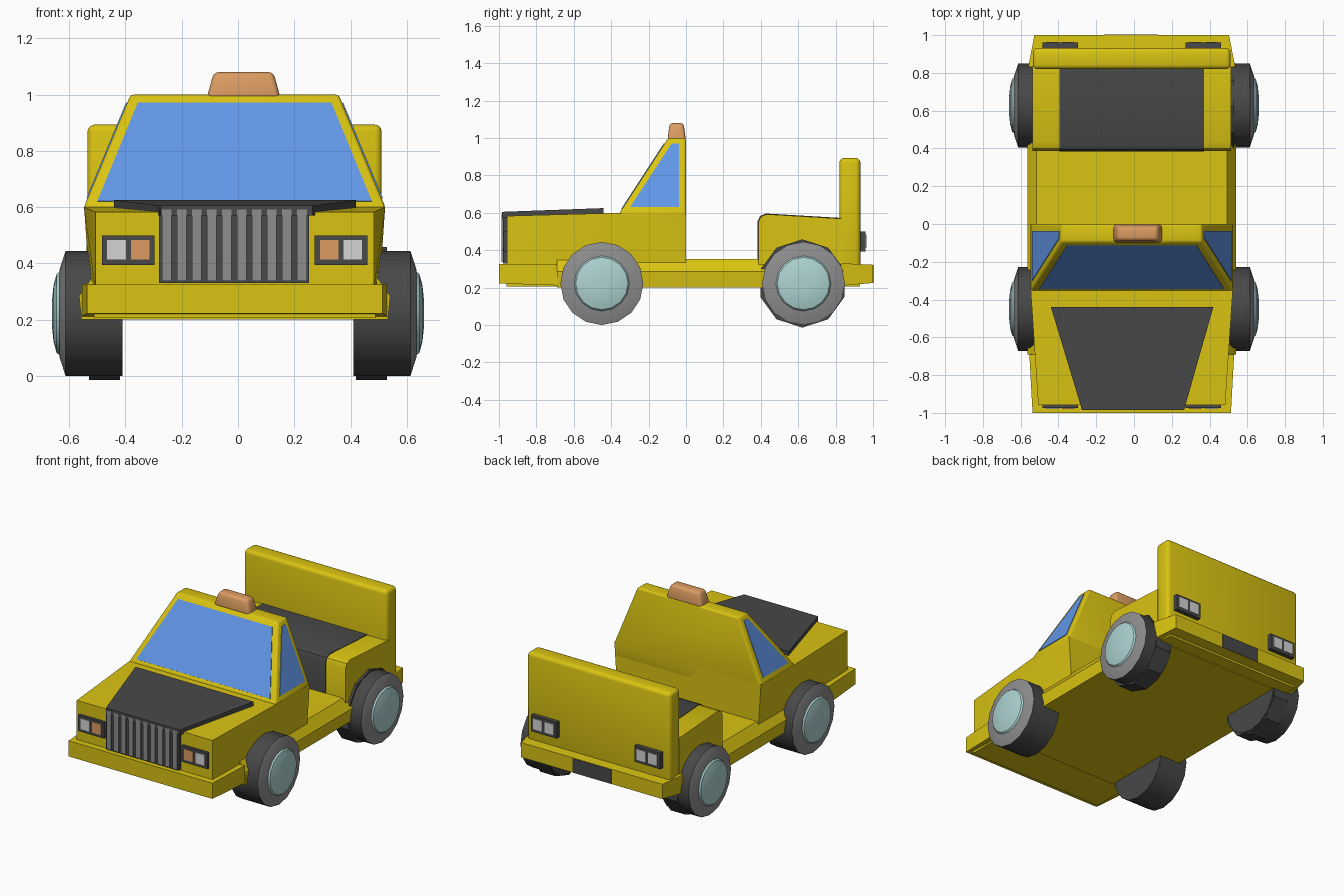
import bpy, bmesh, math
from mathutils import Vector

if "Cube" in bpy.data.objects:
    bpy.data.objects.remove(bpy.data.objects["Cube"])

CX = -0.012  # body sits a hair off the wheel centre line


def mat(name, c):
    m = bpy.data.materials.new(name)
    m.diffuse_color = (*c, 1)
    m.use_nodes = True
    m.node_tree.nodes["Principled BSDF"].inputs["Base Color"].default_value = m.diffuse_color
    return m


YELLOW = mat("yellow paint", (0.70, 0.55, 0.006))
DARK = mat("dark rubber", (0.065, 0.065, 0.065))
GREY = mat("mid grey", (0.27, 0.27, 0.27))
GLASS = mat("blue glass", (0.125, 0.32, 0.83))
ORANGE = mat("orange lamp", (0.71, 0.33, 0.12))
WHITE = mat("pale lamp", (0.66, 0.66, 0.66))
TEAL = mat("pale teal hub", (0.42, 0.65, 0.64))


def finish(name, bm, mats, angle=35):
    bmesh.ops.recalc_face_normals(bm, faces=bm.faces)
    me = bpy.data.meshes.new(name)
    bm.to_mesh(me)
    bm.free()
    for m in mats:
        me.materials.append(m)
    for p in me.polygons:
        p.use_smooth = True
    me.set_sharp_from_angle(angle=math.radians(angle))
    ob = bpy.data.objects.new(name, me)
    bpy.context.scene.collection.objects.link(ob)
    return ob


def hull(name, pts, m, bevel=0.0):
    """Convex solid round the points, with optional rounded edges."""
    bm = bmesh.new()
    vs = [bm.verts.new(p) for p in pts]
    bmesh.ops.convex_hull(bm, input=vs)
    bmesh.ops.delete(bm, geom=[v for v in bm.verts if not v.link_faces], context='VERTS')
    bmesh.ops.dissolve_limit(bm, angle_limit=0.02, verts=bm.verts, edges=bm.edges)
    if bevel:
        es = [e for e in bm.edges if e.calc_face_angle(0) > 0.5]
        bmesh.ops.bevel(bm, geom=es, offset=bevel, segments=3, profile=0.5, affect='EDGES')
    return finish(name, bm, [m])


def box(name, x0, x1, y0, y1, z0, z1, m, bevel=0.0):
    return hull(name, [(x, y, z) for x in (x0, x1) for y in (y0, y1) for z in (z0, z1)], m, bevel)


def ribs(name, sections, m, bevel=0.0):
    """Body solid from (y, z, half width) stations, symmetric about CX."""
    return hull(name, [(CX + s * h, y, z) for y, z, h in sections for s in (-1, 1)], m, bevel)


def plate(name, pts, m, t=0.004):
    """Thin sheet lying on a surface."""
    p = [Vector(q) for q in pts]
    n = (p[1] - p[0]).cross(p[2] - p[0]).normalized() * t
    return hull(name, [q + n for q in p] + [q - n for q in p], m)


def revolve(name, s, cy, cz, rings, mats, n, rule=None):
    """Lathe (x, radius) rings about the x axis; s mirrors to either side."""
    bm = bmesh.new()
    loops = []
    for x, r in rings:
        loops.append([bm.verts.new((s * x, cy + r * math.sin(2 * math.pi * i / n),
                                    cz - r * math.cos(2 * math.pi * i / n))) for i in range(n)])
    for a, b in zip(loops, loops[1:]):
        for i in range(n):
            j = (i + 1) % n
            bm.faces.new((a[i], a[j], b[j], b[i]))
    bm.faces.new(loops[0])
    bm.faces.new(loops[-1])
    if rule:
        for f in bm.faces:
            f.material_index = rule(f.calc_center_median())
    return finish(name, bm, mats)


# Underbody, sills and bumpers
box("underbody", CX - 0.5, CX + 0.5, -0.97, 0.97, 0.205, 0.345, YELLOW).scale.z = 1
bpy.data.objects.remove(bpy.data.objects["underbody"])
ribs("underbody", [(y, z, 0.5) for y in (-0.96, 0.93) for z in (0.205, 0.325)], YELLOW)
ribs("sills", [(y, z, h) for y in (-0.69, 0.84)
               for z, h in ((0.2, 0.545), (0.285, 0.553), (0.352, 0.505))], YELLOW)
ribs("front_bumper", [(-1, 0.222, 0.525), (-1, 0.325, 0.525),
                      (-0.69, 0.212, 0.542), (-0.69, 0.327, 0.542)], YELLOW)
ribs("rear_bumper", [(1, 0.225, 0.515), (1, 0.322, 0.515),
                     (0.83, 0.21, 0.548), (0.83, 0.33, 0.548)], YELLOW)

# Bonnet block and cab
ribs("front_body", [(-0.957, 0.3, 0.495), (-0.957, 0.583, 0.495), (-0.35, 0.3, 0.515),
                    (-0.35, 0.6, 0.535), (0, 0.3, 0.515), (0, 0.6, 0.535)], YELLOW)
ribs("cab", [(-0.355, 0.6, 0.536), (-0.095, 1.0, 0.37), (0, 1.0, 0.37), (0, 0.6, 0.536),
             (-0.355, 0.5, 0.525), (0, 0.5, 0.525)], YELLOW, 0.012)
hull("bonnet_panel", [(-0.275, -0.985, 0.57), (0.265, -0.985, 0.57), (-0.275, -0.985, 0.605),
                      (0.265, -0.985, 0.605), (-0.44, -0.44, 0.597), (0.42, -0.44, 0.597),
                      (-0.44, -0.44, 0.625), (0.42, -0.44, 0.625)], DARK)


# Windows: points follow the sloping cab planes
def screen_y(z):
    return -0.355 + (z - 0.6) * 0.65


def side_x(z):
    return 0.536 - (z - 0.6) * 0.415


plate("windscreen", [(CX - 0.488, screen_y(0.62), 0.62), (CX + 0.488, screen_y(0.62), 0.62),
                     (CX + 0.344, screen_y(0.97), 0.97), (CX - 0.344, screen_y(0.97), 0.97)], GLASS)
for s, side in ((-1, "left"), (1, "right")):
    plate(side + "_window", [(CX + s * side_x(z), y, z) for y, z in
                             ((-0.298, 0.63), (-0.037, 0.63), (-0.037, 0.97), (-0.076, 0.97))], GLASS)

# Roof beacon
hull("roof_beacon", [(0.02 + sx * w, -0.05 + sy * d, z) for sx in (-1, 1) for sy in (-1, 1)
                     for z, w, d in ((0.985, 0.132, 0.05), (1.08, 0.106, 0.037))], ORANGE, 0.018)

# Rear wings, seat block between them and tall tail panel
wing = [(0.387, 0.3), (0.387, 0.55), (0.4, 0.579), (0.432, 0.592), (0.84, 0.568), (0.84, 0.3)]
ribs("rear_wings", [(y, z, 0.526) for y, z in wing], YELLOW)
ribs("seat_block", [(y - 0.004, z + 0.004, 0.382) for y, z in wing], DARK)
box("tail_panel", CX - 0.523, CX + 0.523, 0.82, 0.932, 0.26, 0.893, YELLOW, 0.024)

# Grille with upright bars
box("grille", -0.28, 0.253, -0.978, -0.94, 0.33, 0.6, DARK)
for i in range(10):
    x = -0.254 + i * 0.0535
    box("grille_bar_%d" % (i + 1), x - 0.017, x + 0.017, -0.986, -0.97, 0.337, 0.592, GREY)

# Lamps front and rear, each a dark surround with two lenses
for s, side in ((-1, "left"), (1, "right")):
    c = CX + s * 0.378
    for end, y, d, inner in (("head", -0.957, -1, ORANGE), ("tail", 0.93, 1, WHITE)):
        y1 = y + d * (0.018 if d < 0 else 0.03)
        box(side + "_%slamp_surround" % end, c - 0.094, c + 0.094, y - d * 0.01, y1, 0.394, 0.5, DARK)
        for part, o, m in (("outer", 0.042, WHITE), ("inner", -0.042, inner)):
            x = c + s * o
            box(side + "_%slamp_%s_lens" % (end, part), x - 0.033, x + 0.033,
                y1 - d * 0.004, y1 + d * 0.004, 0.413, 0.484, m)

# Blank rear plate
box("rear_plate", -0.155, 0.127, 0.99, 1.003, 0.226, 0.32, DARK)

# Wheels
for s, side in ((-1, "left"), (1, "right")):
    for end, y in (("front", -0.45), ("rear", 0.628)):
        revolve(side + "_%s_tyre" % end, s, y, 0.222,
                [(0.41, 0.222), (0.613, 0.222), (0.635, 0.155)], [DARK, GREY], 16,
                lambda c: 1 if abs(c.x) > 0.614 else 0)
        revolve(side + "_%s_hub" % end, s, y, 0.222,
                [(0.628, 0.153), (0.645, 0.14), (0.656, 0.1), (0.661, 0.05)], [TEAL], 16)
    # Dark arch lining above the rear wheel
    revolve(side + "_rear_arch", s, 0.622, 0.222, [(0.42, 0.236), (0.53, 0.236)], [DARK], 10)
